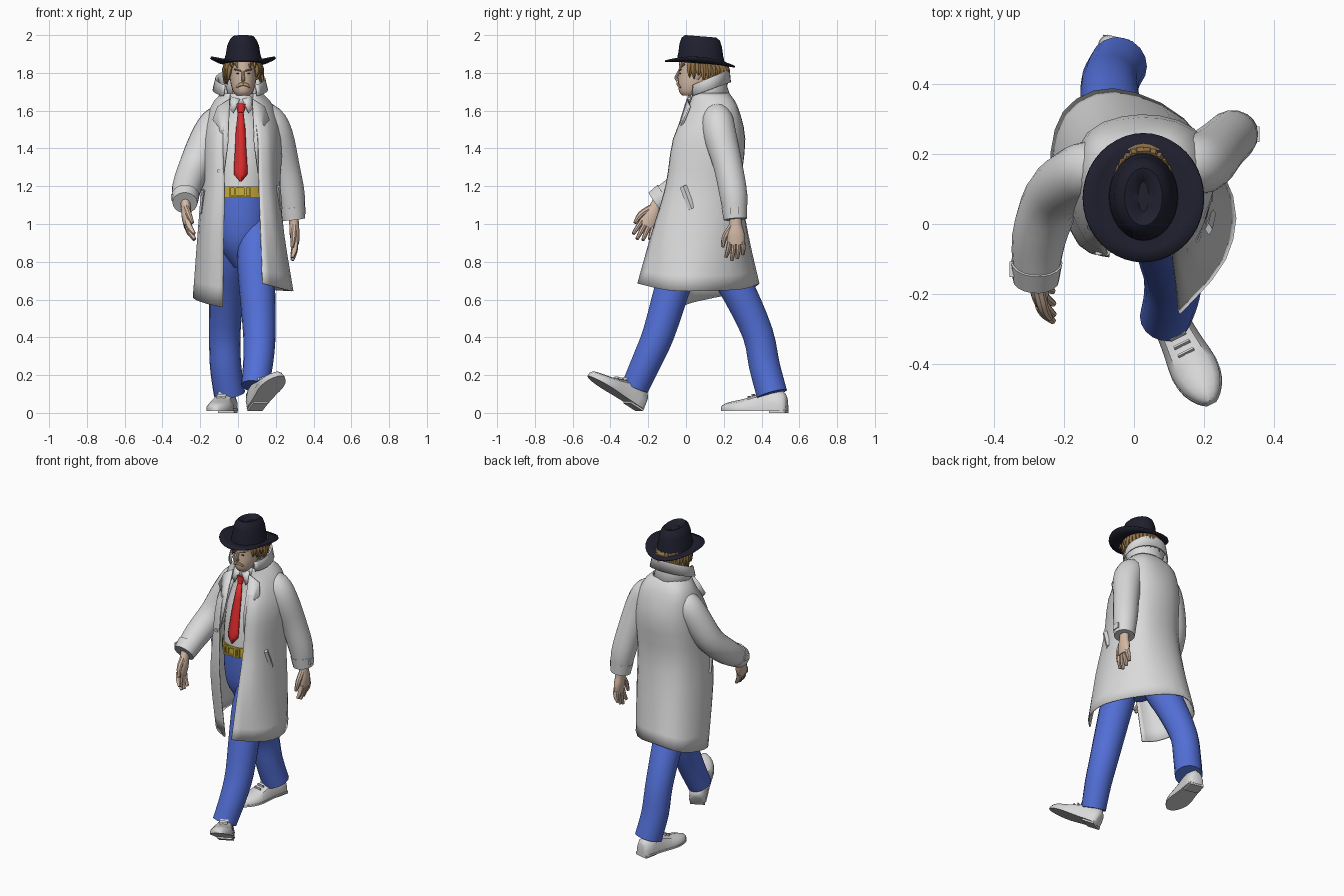
import bpy, bmesh, math, random
from mathutils import Vector, Matrix, Euler

random.seed(4)


def material(name, rgb):
    m = bpy.data.materials.new(name)
    m.diffuse_color = (*rgb, 1)
    return m


WHITE = material("pale cloth", (0.70, 0.70, 0.70))
BLUE = material("blue denim", (0.085, 0.16, 0.68))
RED = material("red silk", (0.73, 0.025, 0.025))
GOLD = material("gold leather", (0.60, 0.43, 0.04))
DARK = material("dark felt", (0.014, 0.014, 0.028))
SKIN = material("skin", (0.65, 0.48, 0.37))
HAIR = material("brown hair", (0.30, 0.175, 0.065))
TAN = material("light whiskers", (0.58, 0.40, 0.20))


def make(name, verts, faces, mat, solid=0, angle=42):
    me = bpy.data.meshes.new(name)
    me.from_pydata([tuple(v) for v in verts], [], faces)
    bm = bmesh.new()
    bm.from_mesh(me)
    bmesh.ops.recalc_face_normals(bm, faces=bm.faces)
    bm.to_mesh(me)
    bm.free()
    me.materials.append(mat)
    me.shade_smooth()
    me.set_sharp_from_angle(angle=math.radians(angle))
    ob = bpy.data.objects.new(name, me)
    bpy.context.collection.objects.link(ob)
    if solid:
        mod = ob.modifiers.new("thickness", "SOLIDIFY")
        mod.thickness, mod.offset = solid, 0
    return ob


def spline(pts, k):
    """Catmull-Rom curve through tuples of any length."""
    p = [pts[0]] + list(pts) + [pts[-1]]
    out = []
    for i in range(1, len(p) - 2):
        for s in range(k):
            t = s / k
            out.append(tuple(0.5 * (2 * b + (c - a) * t + (2 * a - 5 * b + 4 * c - d) * t * t
                                    + (3 * b - a - 3 * c + d) * t ** 3)
                             for a, b, c, d in zip(*p[i - 1:i + 3])))
    return out + [tuple(pts[-1])]


def loft(name, rings, mat, closed=True, caps=True, solid=0, angle=42):
    n = len(rings[0])
    verts = [v for r in rings for v in r]
    faces = [(j * n + i, j * n + (i + 1) % n, (j + 1) * n + (i + 1) % n, (j + 1) * n + i)
             for j in range(len(rings) - 1) for i in range(n if closed else n - 1)]
    if closed and caps:
        faces += [tuple(range(n)), tuple(range(len(verts) - n, len(verts)))]
    return make(name, verts, faces, mat, solid, angle)


def ellipse(cx, cy, z, rx, ry, n=24):
    return [(cx + rx * math.cos(2 * math.pi * i / n), cy + ry * math.sin(2 * math.pi * i / n), z)
            for i in range(n)]


def tube(name, path, mat, ref=(1, 0, 0), n=14, k=3):
    """Path of (x, y, z, radius along ref, other radius)."""
    path = spline([p if len(p) == 5 else (*p, p[3]) for p in path], k)
    rings = []
    for i, p in enumerate(path):
        t = Vector(path[min(i + 1, len(path) - 1)][:3]) - Vector(path[max(i - 1, 0)][:3])
        t.normalize()
        u = Vector(ref)
        u = (u - t * u.dot(t)).normalized()
        v = t.cross(u)
        rings.append([Vector(p[:3]) + u * (p[3] * math.cos(a)) + v * (p[4] * math.sin(a))
                      for a in (2 * math.pi * q / n for q in range(n))])
    return loft(name, rings, mat)


def box(name, c, s, mat):
    v = [(c[0] + s[0] * x / 2, c[1] + s[1] * y / 2, c[2] + s[2] * z / 2)
         for x in (-1, 1) for y in (-1, 1) for z in (-1, 1)]
    f = [(0, 1, 3, 2), (4, 6, 7, 5), (0, 4, 5, 1), (2, 3, 7, 6), (0, 2, 6, 4), (1, 5, 7, 3)]
    return make(name, v, f, mat)


# Coat body: open loft, each level runs from one front edge round the back to the other
levels = [
    (1.69, [(-.04, .04), (-.06, .05), (-.085, .13), (-.06, .20), (.02, .225), (.10, .20), (.125, .13), (.10, .05), (.08, .04)]),
    (1.62, [(-.05, .025), (-.10, .05), (-.14, .13), (-.11, .24), (.02, .27), (.14, .25), (.185, .15), (.14, .05), (.08, .015)]),
    (1.45, [(-.08, -.055), (-.13, -.03), (-.18, .10), (-.13, .26), (.02, .31), (.17, .27), (.23, .14), (.17, -.03), (.105, -.065)]),
    (1.20, [(-.07, -.09), (-.14, -.06), (-.19, .08), (-.14, .24), (.0, .29), (.16, .26), (.22, .12), (.18, -.06), (.11, -.105)]),
    (0.95, [(-.075, -.08), (-.16, -.05), (-.21, .10), (-.16, .27), (-.03, .325), (.16, .27), (.24, .10), (.21, -.10), (.12, -.18)]),
    (0.64, [(-.08, -.02), (-.17, .02), (-.235, .15), (-.20, .32), (-.06, .385), (.14, .30), (.28, .08), (.26, -.10), (.13, -.255)]),
]
hem = (-.08, -.06, -.03, .005, .045, .015, .005, .01, .045)
rings = [spline([(x, y, z + (hem[i] if z < .7 else 0)) for i, (x, y) in enumerate(row)], 3)
         for z, row in levels]
columns = [spline(list(col), 3) for col in zip(*rings)]
loft("coat_body", columns, WHITE, closed=False, solid=.008)

# Turned-up collar flaring to a short folded leaf
collar = []
for rx, ry, low, rise in ((.115, .115, 1.62, .04), (.105, .092, 1.68, .05), (.122, .103, 1.725, .085), (.13, .108, 1.73, .085),
                          (.143, .112, 1.675, .075)):
    ring = []
    for i in range(25):
        a = math.radians(-52 + 284 * i / 24)
        ring.append((.012 + rx * math.cos(a), .122 + ry * math.sin(a), low + rise * (math.sin(a) + .85) / 1.85))
    collar.append(ring)
loft("coat_collar", collar, WHITE, closed=False, solid=.008)

# Lapels, mirrored about the shirt front
for s, side in ((-1, "right"), (1, "left")):
    pts = [(.06, .008, 1.66), (.125, .02, 1.62), (.15, -.008, 1.55), (.115, -.028, 1.51), (.09, -.087, 1.27), (.07, -.068, 1.42)]
    make(side + "_lapel", [(.016 + s * x, y, z) for x, y, z in pts], [(0, 1, 2, 3, 5), (3, 4, 5)], WHITE, solid=.01)

# Buttons and slanted pocket flaps
for z, y in ((1.28, -.083), (1.02, -.08)):
    tube("coat_button", [(-.1, y + .006, z, .011), (-.1, y - .006, z, .011)], WHITE, k=1)
tube("left_pocket", [(.214, -.015, 1.20, .019, .011), (.224, .03, 1.08, .019, .011)], WHITE, ref=(0, 1, 0), n=4, k=1)
tube("right_pocket", [(-.183, .0, 1.18, .019, .011), (-.195, .03, 1.06, .019, .011)], WHITE, ref=(0, 1, 0), n=4, k=1)

# Sleeves with cuffs and cuff tabs
tube("right_sleeve", [(-.075, .16, 1.59, .055), (-.12, .155, 1.535, .083), (-.172, .13, 1.44, .088), (-.232, .075, 1.30, .084),
                      (-.272, -.04, 1.19, .078), (-.28, -.15, 1.12, .064)], WHITE, n=18)
tube("right_cuff", [(-.279, -.11, 1.147, .074), (-.281, -.162, 1.112, .066)], WHITE, n=18, k=1)
tube("left_sleeve", [(.10, .15, 1.60, .055), (.16, .165, 1.555, .083), (.203, .18, 1.47, .088), (.247, .222, 1.31, .078),
                     (.280, .252, 1.15, .074), (.293, .26, 1.04, .06)], WHITE, n=18)
tube("left_cuff", [(.287, .256, 1.09, .069), (.294, .261, 1.025, .062)], WHITE, n=18, k=1)
box("left_cuff_tab", (.354, .257, 1.07), (.012, .045, .035), WHITE)
box("right_cuff_tab", (-.350, -.13, 1.14), (.012, .045, .03), WHITE)


# Hands: palm, four fingers and a thumb
def hand(name, wrist, direction, spread, curl):
    w, d, s, c = Vector(wrist), Vector(direction).normalized(), Vector(spread).normalized(), Vector(curl)
    palm = [(-.03, .032, .027), (.02, .034, .026), (.07, .046, .027), (.125, .045, .02)]
    tube(name + "_palm", [(*(w + d * t), a, b) for t, a, b in palm], SKIN, ref=s)
    for i, length in enumerate((.08, .098, .09, .07)):
        o = (i - 1.5) * .023
        base, tip = w + d * .11 - s * o, w + d * (.11 + length) - s * o * 1.3 + c * .03
        mid = (base + tip) / 2 - c * .006
        tube(name + "_finger", [(*base, .0135, .017), (*mid, .013, .016), (*tip, .009)], SKIN, ref=s, n=8)
    tube(name + "_thumb", [(*(w + d * .025 + s * .02), .018), (*(w + d * .08 + s * .055 + c * .01), .016),
                           (*(w + d * .135 + s * .062 + c * .025), .009)], SKIN, ref=c, n=8)


hand("right_hand", (-.277, -.155, 1.10), (.08, -.42, -.86), (0, -.88, .40), (1, 0, 0))
hand("left_hand", (.296, .262, 1.015), (.06, .03, -1), (0, -1, -.05), (-.7, -.4, 0))

# Shirt, shirt collar and neck
loft("shirt", [ellipse(.02, *r) for r in spline([(.08, 1.14, .15, .15), (.09, 1.30, .15, .148), (.105, 1.42, .145, .135),
                                                 (.13, 1.56, .115, .108), (.11, 1.65, .07, .08)], 3)], WHITE)
loft("shirt_collar", [ellipse(.018, .092, 1.63, .08, .085), ellipse(.018, .088, 1.69, .068, .073)], WHITE, caps=False, solid=.008)
for s in (-1, 1):
    make("shirt_collar_point", [(.016 + s * .006, .008, 1.66), (.016 + s * .055, .022, 1.675), (.016 + s * .06, .006, 1.61),
                                (.016 + s * .04, .0, 1.585)], [(0, 1, 2, 3)], WHITE, solid=.008)
tube("neck", [(.02, .11, 1.58, .055), (.024, .075, 1.75, .055)], SKIN, k=1)

# Tie with knot
rows = [(1.60, .012, .002), (1.50, .023, -.023), (1.40, .028, -.047), (1.29, .035, -.068), (1.262, .034, -.073), (1.225, .002, -.080)]
loft("tie_blade", [[(.014 - w, y + .004, z), (.014, y - .004, z), (.014 + w, y + .004, z)] for z, w, y in rows], RED,
     closed=False, solid=.012)
tube("tie_knot", [(.016, .008, 1.635, .027, .015), (.015, .002, 1.59, .016, .014)], RED, n=10, k=1)

# Belt and buckle frames
loft("belt", [ellipse(.02, .08, z, r, r) for z, r in ((1.138, .15), (1.138, .157), (1.199, .157), (1.199, .15))], GOLD, caps=False)
for x, w in ((.012, .058), (.05, .03), (-.028, .026)):
    for s in (-1, 1):
        box("buckle_side", (x + s * w / 2, -.083, 1.17), (.008, .014, .054), GOLD)
        box("buckle_bar", (x, -.083, 1.17 + s * .024), (w, .014, .008), GOLD)

# Trousers: seat and two striding legs
loft("trouser_seat", [ellipse(.02, *r) for r in spline([(.085, 1.15, .15, .148), (.085, 1.0, .148, .145), (.09, .88, .12, .125), (.10, .77, .04, .06)], 3)], BLUE)
tube("left_leg", [(.09, .05, 1.0, .08), (.095, -.02, .82, .10), (.102, -.075, .65, .095), (.113, -.145, .42, .086),
                  (.108, -.205, .28, .08), (.09, -.268, .14, .074)], BLUE, n=18)
tube("right_leg", [(-.045, .09, 1.0, .085), (-.05, .18, .82, .10), (-.06, .28, .64, .092), (-.07, .38, .42, .083),
                   (-.066, .415, .25, .083), (-.045, .455, .10, .083)], BLUE, n=18)


# Shoes: shaped upper, sole, heel block and laces
def shoe(name, heel, turn, pitch):
    m = Matrix.Translation(heel) @ Euler((pitch, 0, turn)).to_matrix().to_4x4()
    prof = spline([(0, .03, .08), (.02, .048, .115), (.10, .053, .125), (.16, .059, .10), (.23, .067, .075), (.29, .058, .062), (.335, .034, .05), (.355, .012, .035)], 2)
    shape = [(-1, .0), (-1.02, .35), (-.72, .8), (0, 1), (.72, .8), (1.02, .35), (1, .0)]
    parts = [loft(name + "_upper", [[(w * a, -s, .014 + (h - .014) * b) for a, b in shape] for s, w, h in prof], WHITE)]
    outline = [(w + .003, -s) for s, w, h in prof] + [(-w - .003, -s) for s, w, h in reversed(prof)]
    parts.append(loft(name + "_sole", [[(x, y, z) for x, y in outline] for z in (.010, .022)], WHITE))
    parts.append(box(name + "_heel", (0, -.045, .008), (.088, .085, .016), WHITE))
    for i in range(4):
        parts.append(box(name + "_lace", (0, -.135 - .024 * i, .116 - .0105 * i), (.05, .006, .012), WHITE))
    for p in parts:
        p.matrix_world = m


shoe("right_shoe", (-.045, .535, 0), -.22, 0)
shoe("left_shoe", (.088, -.245, .008), .46, math.radians(-30))

# Head: (z, front, back, half width)
skull = spline([(1.68, -.02, .05, .034), (1.70, -.036, .09, .051), (1.74, -.042, .14, .065), (1.79, -.04, .18, .071), (1.88, -.035, .19, .072)], 3)
loft("head", [ellipse(.027, (f + b) / 2, z, w, (b - f) / 2) for z, f, b, w in skull], SKIN)
tube("nose", [(.027, -.036, 1.81, .007), (.027, -.052, 1.775, .009), (.027, -.042, 1.76, .010)], SKIN, n=8)
for s in (-1, 1):
    x = .027 + s * .028
    tube("eye", [(x - .008, -.030, 1.797, .003, .004), (x + .008, -.030, 1.797, .003, .004)], DARK, ref=(0, 0, 1), n=8)
    tube("eyebrow", [(x - s * .016, -.037, 1.811, .004), (x + s * .018, -.027, 1.819, .004)], HAIR, ref=(0, 0, 1), n=6)
    tube("moustache", [(.027, -.045, 1.742, .009, .006), (.027 + s * .02, -.041, 1.736, .009, .006),
                       (.027 + s * .036, -.03, 1.722, .004)], TAN, ref=(0, 0, 1), n=8)
    tube("ear", [(.027 + s * .07, .06, 1.82, .008, .016), (.027 + s * .078, .065, 1.795, .009, .018),
                 (.027 + s * .07, .055, 1.765, .006, .01)], SKIN, n=8)

# Hair: cap behind the face with ragged locks
loft("hair_cap", [ellipse(.027, .13, z, rx, ry) for z, rx, ry in ((1.74, .06, .07), (1.78, .078, .09), (1.845, .083, .10))], HAIR)
for i in range(22):
    a = math.radians(-38 + 256 * i / 21)
    c, s = math.cos(a), math.sin(a)
    drop = random.uniform(.06, .115)
    tube("hair_lock", [(.027 + .076 * c, .09 + .105 * s, 1.85, .02), (.027 + .094 * c, .095 + .122 * s, 1.815, .018),
                       (.027 + .10 * c + random.uniform(-.012, .012), .097 + .128 * s, 1.85 - drop, .003)], HAIR, n=6, k=2)
for x in (-.035, -.01, .06, .085):
    tube("fringe_lock", [(x, -.015, 1.85, .014), (x + .006, -.028, 1.828, .003)], HAIR, n=6, k=2)


# Hat: tilted crown with a pinched, creased top, and a brim curled up at the sides
def tilt(ring):
    return [(x, y, z - .08 * (y - .075)) for x, y, z in ring]


crown = [(1.85, .102, .13), (1.88, .099, .127), (1.90, .093, .122), (1.945, .086, .116), (1.978, .071, .105), (1.994, .055, .085), (1.99, .04, .068), (1.968, .015, .045)]
loft("hat_crown", [tilt(ellipse(.027, .078, z, rx * .98, ry * .97, 32)) for z, rx, ry in crown], DARK)
brim = []
for t in (0, .35, .7, 1):
    ring = ellipse(.027, .075, 1.857, .05 + .122 * t, .07 + .115 * t, 40)
    brim.append(tilt([(x, y, z + .034 * t * t * ((x - .027) / .172) ** 2 - .010 * t) for x, y, z in ring]))
loft("hat_brim", brim, DARK, caps=False, solid=.009)
